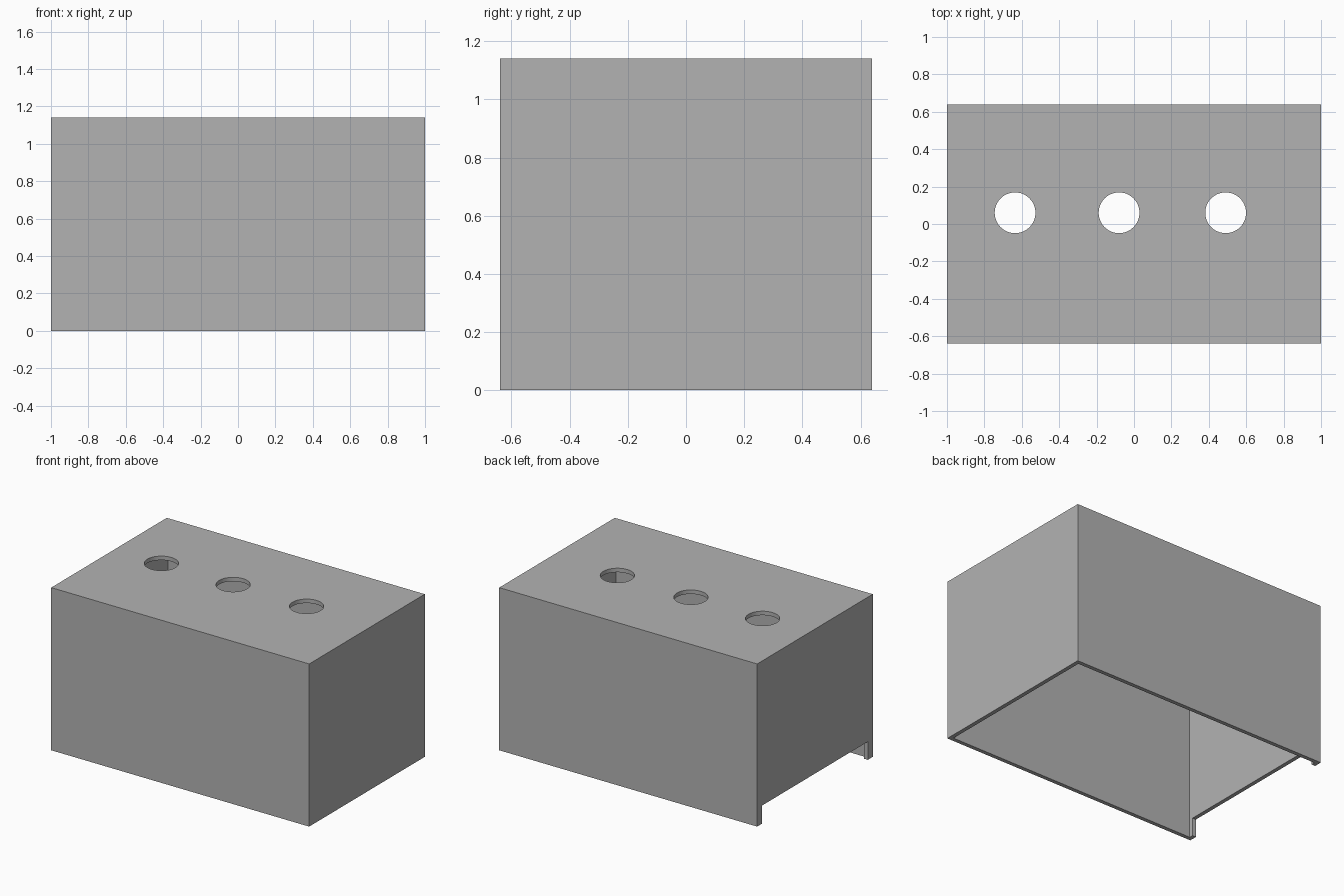
import bpy
from mathutils import Vector

if "Cube" in bpy.data.objects:
    bpy.data.objects.remove(bpy.data.objects["Cube"], do_unlink=True)

W, D, H = 2.0, 1.28, 1.14   # outer size
T = 0.028                   # wall thickness
LEG = 0.055                 # width of the feet beside the end notch
NOTCH = 0.127               # notch height
HOLE_R, HOLE_Y = 0.109, 0.06


def box(name, low, high):
    low, high = Vector(low), Vector(high)
    bpy.ops.mesh.primitive_cube_add(size=1, location=(low + high) / 2)
    ob = bpy.context.object
    ob.name = name
    ob.scale = high - low
    bpy.ops.object.transform_apply(location=True, rotation=False, scale=True)
    return ob


def cut(target, cutter):
    cutter.hide_render = True
    mod = target.modifiers.new("cut", "BOOLEAN")
    mod.operation = "DIFFERENCE"
    mod.solver = "EXACT"
    mod.object = cutter
    bpy.context.view_layer.objects.active = target
    bpy.ops.object.modifier_apply(modifier=mod.name)
    bpy.data.objects.remove(cutter, do_unlink=True)


# Outer shell, hollow and open at the bottom
cover = box("box_cover", (-W / 2, -D / 2, 0), (W / 2, D / 2, H))
cut(cover, box("cavity_cutter", (-W / 2 + T, -D / 2 + T, -0.1),
               (W / 2 - T, D / 2 - T, H - T)))

# Low notch through one end wall, leaving a foot at each corner
cut(cover, box("notch_cutter", (-W / 2 - 0.1, -D / 2 + LEG, -0.1),
               (-W / 2 + 2 * T, D / 2 - LEG, NOTCH)))

# Row of round holes through the lid
for x in (-0.636, -0.08, 0.49):
    bpy.ops.mesh.primitive_cylinder_add(vertices=48, radius=HOLE_R, depth=0.2,
                                        location=(x, HOLE_Y, H))
    cut(cover, bpy.context.object)

# Plain grey finish
grey = bpy.data.materials.new("plain_grey")
grey.use_nodes = True
colour = (0.45, 0.45, 0.45, 1)
grey.diffuse_color = colour
grey.node_tree.nodes["Principled BSDF"].inputs["Base Color"].default_value = colour
cover.data.materials.clear()
cover.data.materials.append(grey)
for poly in cover.data.polygons:
    poly.material_index = 0

bpy.ops.object.select_all(action="DESELECT")
cover.select_set(True)
bpy.context.view_layer.objects.active = cover
bpy.ops.object.shade_smooth_by_angle()
